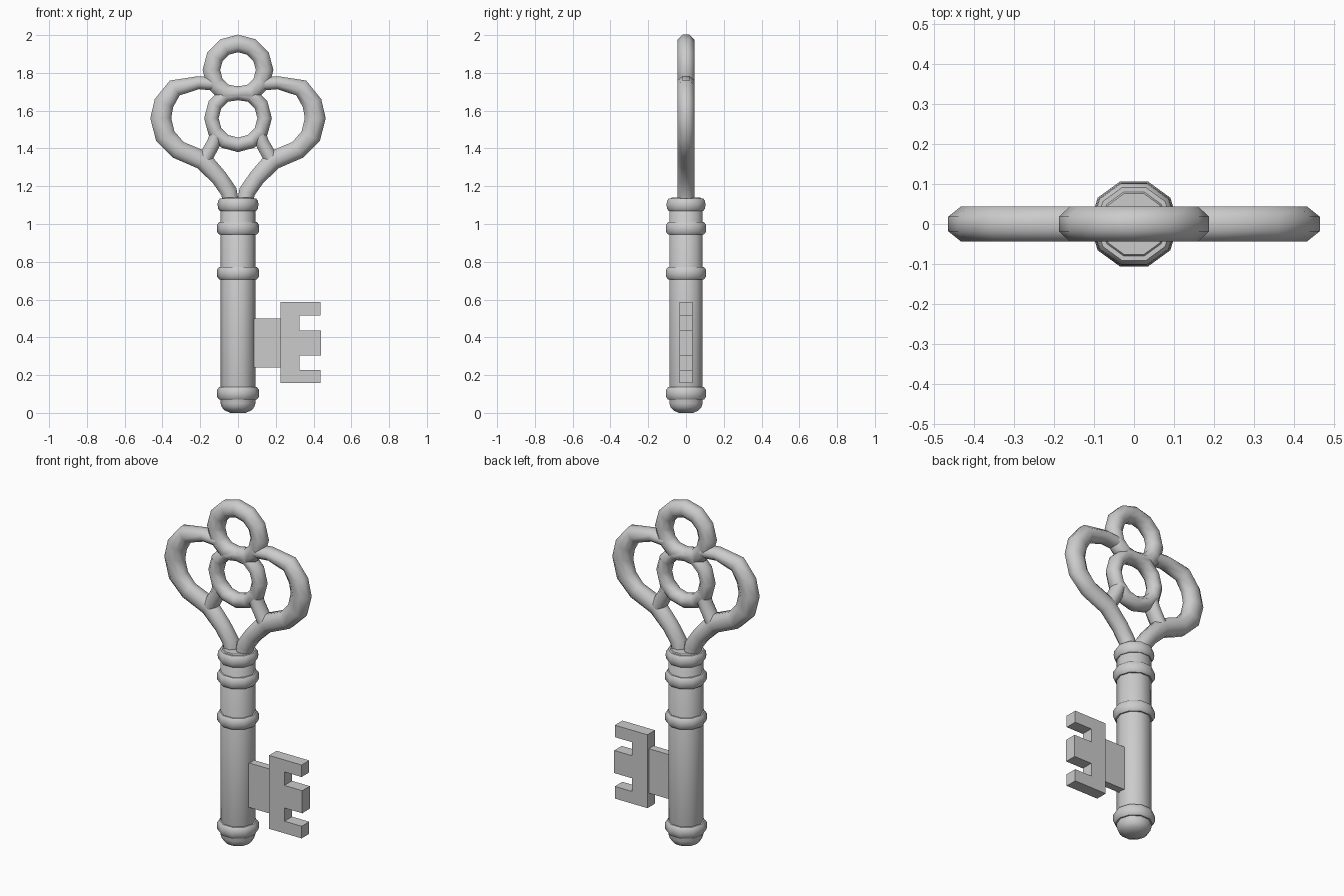
import bpy
from math import sin, cos, pi, radians
from mathutils import Vector

if "Cube" in bpy.data.objects:
    bpy.data.objects.remove(bpy.data.objects["Cube"])

SIDES = 10      # sides of the turned parts
DEPTH = 0.044   # half thickness of the bow


def make(name, verts, faces, angle=None):
    me = bpy.data.meshes.new(name)
    me.from_pydata(verts, [], faces)
    ob = bpy.data.objects.new(name, me)
    bpy.context.collection.objects.link(ob)
    bpy.ops.object.select_all(action='DESELECT')
    ob.select_set(True)
    bpy.context.view_layer.objects.active = ob
    bpy.ops.object.mode_set(mode='EDIT')
    bpy.ops.mesh.select_all(action='SELECT')
    bpy.ops.mesh.normals_make_consistent(inside=False)
    bpy.ops.object.mode_set(mode='OBJECT')
    if angle:
        bpy.ops.object.shade_smooth_by_angle(angle=radians(angle))
    return ob


def lathe(name, profile):
    """Turn (radius, z) points about z, capping both ends."""
    verts, faces = [], []
    for r, z in profile:
        verts += [(r * cos(2 * pi * i / SIDES), r * sin(2 * pi * i / SIDES), z) for i in range(SIDES)]
    for k in range(len(profile) - 1):
        for i in range(SIDES):
            j = (i + 1) % SIDES
            a, b = k * SIDES, (k + 1) * SIDES
            faces.append((a + i, a + j, b + j, b + i))
    faces += [tuple(range(SIDES)), tuple(range(len(verts) - SIDES, len(verts)))]
    return make(name, verts, faces, 42)


def bar(name, path, closed=False):
    """Sweep an eight-sided section along (x, z, half width) points in the xz plane."""
    n, verts, faces = len(path), [], []
    pts = [Vector(p[:2]) for p in path]
    for i, p in enumerate(pts):
        prev = pts[i - 1] if closed or i > 0 else None
        nxt = pts[(i + 1) % n] if closed or i < n - 1 else None
        d1 = (p - prev).normalized() if prev is not None else (nxt - p).normalized()
        d2 = (nxt - p).normalized() if nxt is not None else d1
        t = (d1 + d2).normalized()
        side = Vector((-t.y, t.x)) / max(0.75, t.dot(d1))
        for s in range(8):
            a = (s + 0.5) * pi / 4
            k = 1 / cos(pi / 8)
            q = p + side * path[i][2] * cos(a) * k
            verts.append((q.x, DEPTH * sin(a) * k, q.y))
    for i in range(n if closed else n - 1):
        j = (i + 1) % n
        for s in range(8):
            u = (s + 1) % 8
            faces.append((i * 8 + s, i * 8 + u, j * 8 + u, j * 8 + s))
    if not closed:
        faces += [tuple(range(8)), tuple(range(n * 8 - 8, n * 8))]
    return make(name, verts, faces, 60)


def plate(name, outline, half):
    """Extrude an xz outline to both sides of y = 0."""
    n = len(outline)
    verts = [(x, y, z) for y in (-half, half) for x, z in outline]
    faces = [tuple(range(n)), tuple(range(n, 2 * n))]
    faces += [(i, (i + 1) % n, (i + 1) % n + n, i + n) for i in range(n)]
    return make(name, verts, faces)


# Shaft with a domed foot
lathe("shaft", [(0.04, 0.0), (0.07, 0.013), (0.086, 0.03), (0.092, 0.05),
                (0.092, 1.125), (0.08, 1.14)])

# Rounded collars around the shaft
for i, (z, r) in enumerate([(0.103, 0.112), (0.74, 0.112), (0.977, 0.112), (1.102, 0.108)]):
    lathe(f"collar_{i + 1}", [(0.085, z - 0.033), (r - 0.012, z - 0.033), (r - 0.002, z - 0.02),
                              (r, z), (r - 0.002, z + 0.02), (r - 0.012, z + 0.033), (0.085, z + 0.033)])

# Two stacked rings of the bow, sharing one cross bar
SHARED = 1.693
top, mid = [], []
for i in range(12):
    a = 2 * pi * i / 12
    x, z = 0.141 * cos(a), 0.141 * sin(a)
    top.append((x, max(1.815 + z, SHARED), 0.035 if i == 9 else 0.045))
    mid.append((x, min(1.56 + z, SHARED), 0.037))
bar("top_ring", top, True)
bar("middle_ring", mid, True)

# Side lobes running down into the shaft, and links to the middle ring
lobe = [(0.12, 1.74, 0.034), (0.21, 1.748, 0.034), (0.335, 1.72, 0.044), (0.392, 1.64, 0.052),
        (0.409, 1.56, 0.054), (0.385, 1.465, 0.053), (0.317, 1.393, 0.049), (0.185, 1.337, 0.05),
        (0.098, 1.243, 0.044), (0.048, 1.17, 0.043), (0.036, 1.11, 0.04)]
link = [(0.115, 1.47, 0.036), (0.128, 1.43, 0.036), (0.175, 1.345, 0.038)]
for side, s in (("left", -1), ("right", 1)):
    bar(f"{side}_lobe", [(s * x, z, r) for x, z, r in lobe])
    bar(f"{side}_link", [(s * x, z, r) for x, z, r in link])

# Bit: thin web and toothed plate
plate("bit_web", [(0.05, 0.24), (0.24, 0.24), (0.24, 0.50), (0.05, 0.50)], 0.022)
plate("bit_teeth", [(0.225, 0.157), (0.436, 0.157), (0.436, 0.228), (0.325, 0.228),
                    (0.325, 0.305), (0.44, 0.305), (0.44, 0.437), (0.325, 0.437),
                    (0.325, 0.516), (0.436, 0.516), (0.436, 0.586), (0.225, 0.586)], 0.035)
